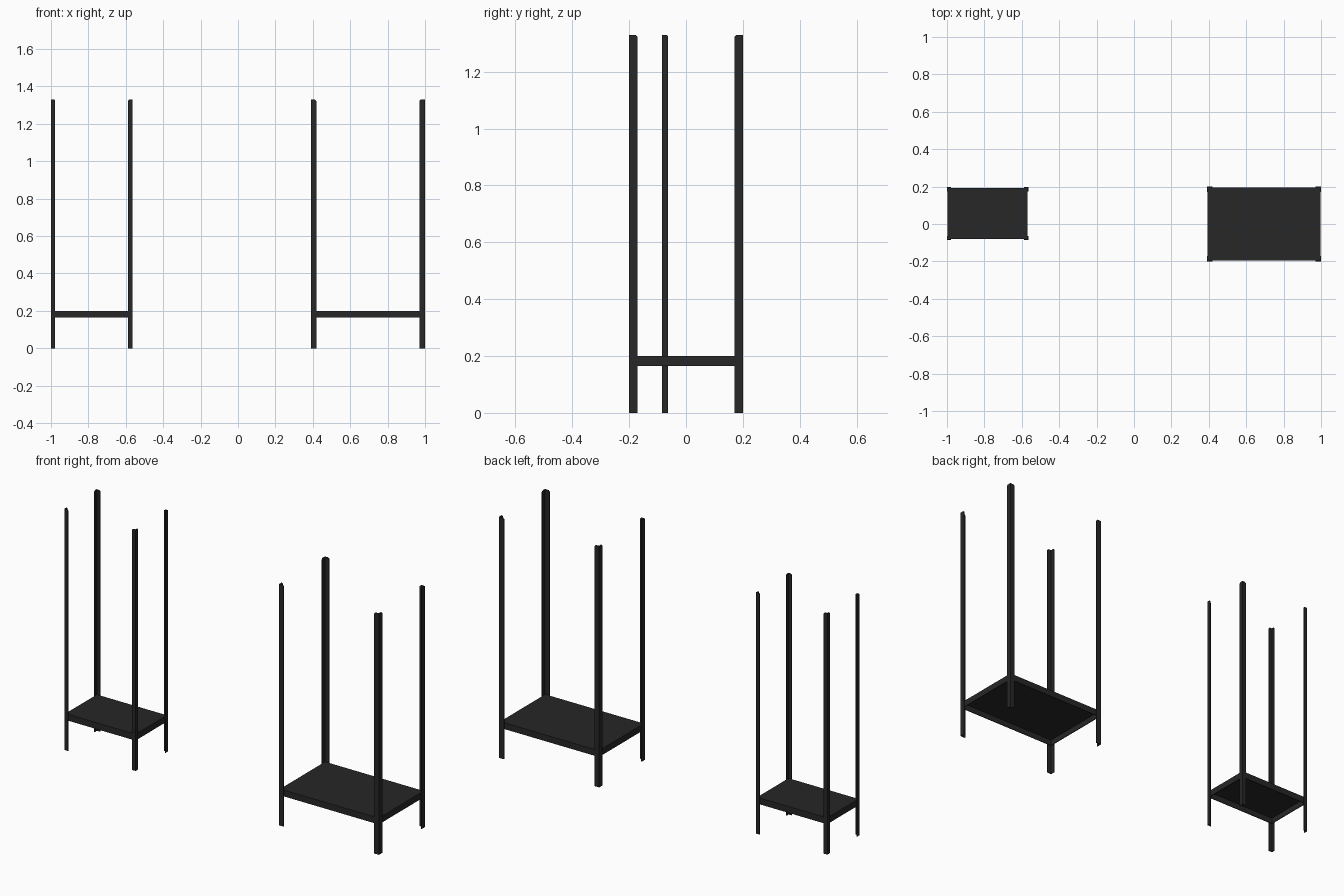
import bpy, bmesh

if "Cube" in bpy.data.objects:
    bpy.data.objects.remove(bpy.data.objects["Cube"])

HEIGHT = 1.33
SHELF_BOTTOM, SHELF_TOP = 0.165, 0.2
STEEL = 0.004

mat = bpy.data.materials.new("dark_steel")
mat.diffuse_color = (0.02, 0.02, 0.02, 1)
mat.use_nodes = True
mat.node_tree.nodes["Principled BSDF"].inputs["Base Color"].default_value = mat.diffuse_color


def finish(name, bm, center):
    bmesh.ops.recalc_face_normals(bm, faces=bm.faces)
    mesh = bpy.data.meshes.new(name)
    bm.to_mesh(mesh)
    bm.free()
    mesh.materials.append(mat)
    ob = bpy.data.objects.new(name, mesh)
    ob.location = (center[0], center[1], 0)
    bpy.context.collection.objects.link(ob)
    return ob


def flange(bm, to_xyz, start, width):
    """One leaf of an angle post, with its free top corner clipped."""
    cut = width * 0.25
    outline = [(start, 0), (width, 0), (width, HEIGHT - cut),
               (width - cut, HEIGHT), (start, HEIGHT)]
    face = bm.faces.new([bm.verts.new(to_xyz(a, z, 0)) for a, z in outline])
    ext = bmesh.ops.extrude_face_region(bm, geom=[face])
    moved = [v for v in ext["geom"] if isinstance(v, bmesh.types.BMVert)]
    step = to_xyz(0, 0, STEEL)
    base = to_xyz(0, 0, 0)
    bmesh.ops.translate(bm, verts=moved, vec=[s - b for s, b in zip(step, base)])


def angle_posts(name, center, w, d, leg):
    bm = bmesh.new()
    x0, y0 = -w / 2, -d / 2
    flange(bm, lambda a, z, t: (x0 + a, y0 + t, z), 0, leg)
    flange(bm, lambda a, z, t: (x0 + t, y0 + a, z), STEEL, leg)
    ob = finish(name, bm, center)
    # Four corners from one
    mirror = ob.modifiers.new("four_corners", "MIRROR")
    mirror.use_axis = (True, True, False)
    mirror.use_mirror_merge = False


def tray_shelf(name, center, w, d):
    bm = bmesh.new()
    bmesh.ops.create_cube(bm, size=1)
    for v in bm.verts:
        v.co.x *= w - 2 * STEEL
        v.co.y *= d - 2 * STEEL
        v.co.z = SHELF_TOP if v.co.z > 0 else SHELF_BOTTOM
    bottom = [f for f in bm.faces if f.normal.z < -0.5]
    ob_faces = bottom or [min(bm.faces, key=lambda f: f.calc_center_median().z)]
    bmesh.ops.delete(bm, geom=ob_faces, context="FACES_ONLY")
    # Open underside: normals must point out of the tray
    ob = finish(name, bm, center)
    solid = ob.modifiers.new("sheet", "SOLIDIFY")
    solid.thickness = STEEL
    solid.offset = -1
    solid.use_even_offset = True


# Small unit on the left, large unit on the right
for label, x0, x1, y0, y1, leg in [
    ("small", -1.0, -0.565, -0.085, 0.197, 0.022),
    ("large", 0.39, 1.0, -0.2, 0.2, 0.029),
]:
    c = ((x0 + x1) / 2, (y0 + y1) / 2)
    angle_posts(label + "_angle_posts", c, x1 - x0, y1 - y0, leg)
    tray_shelf(label + "_shelf", c, x1 - x0, y1 - y0)
